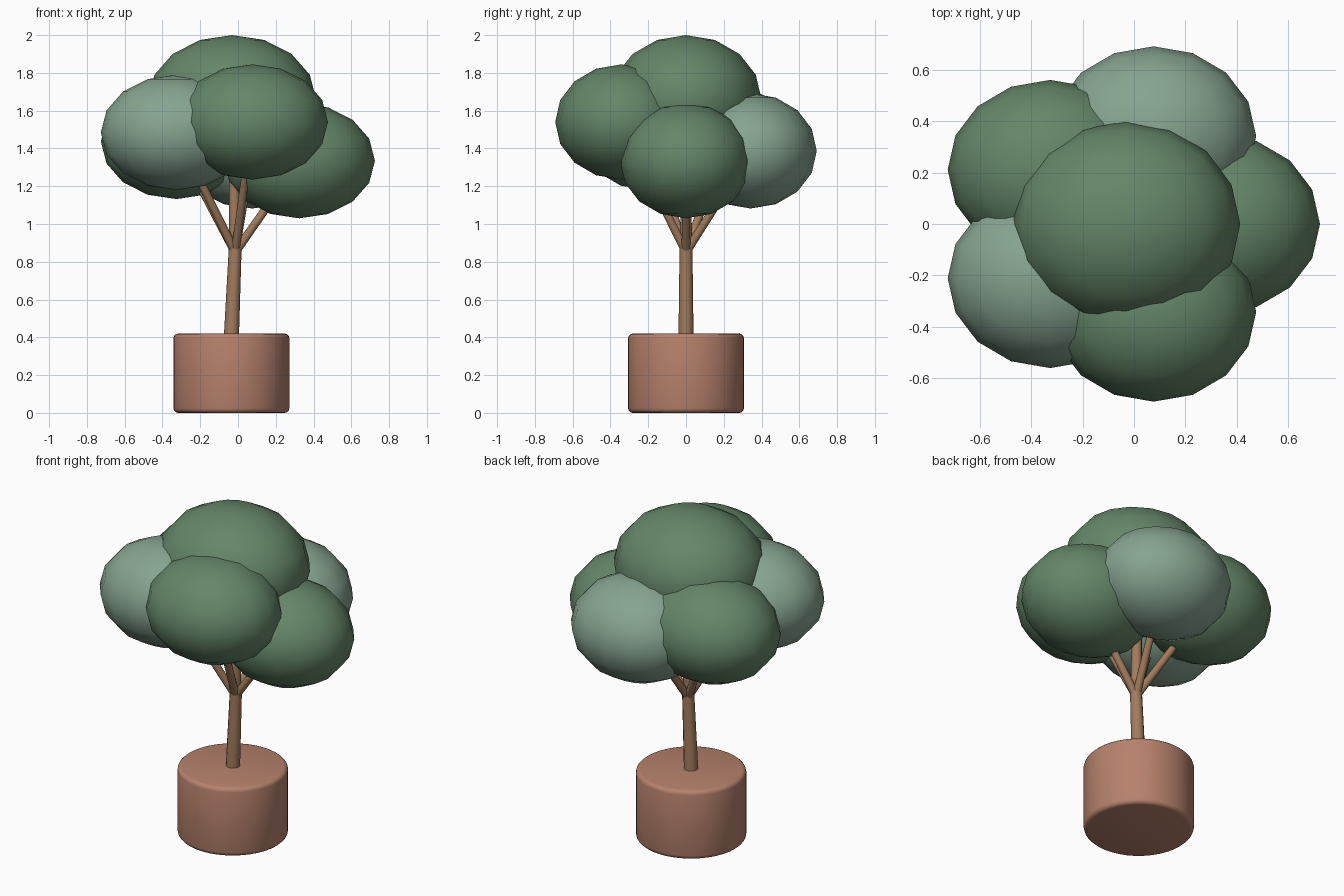
import bpy
import math
from mathutils import Vector

if "Cube" in bpy.data.objects:
    bpy.data.objects.remove(bpy.data.objects["Cube"])

CX = -0.035  # axis of the pot and crown


def material(name, rgb):
    m = bpy.data.materials.new(name)
    m.diffuse_color = (*rgb, 1)
    m.use_nodes = True
    m.node_tree.nodes["Principled BSDF"].inputs["Base Color"].default_value = m.diffuse_color
    return m


CLAY = material("clay", (0.47, 0.22, 0.15))
BARK = material("bark", (0.36, 0.20, 0.11))
LEAF = material("leaf_green", (0.13, 0.24, 0.14))
PALE = material("leaf_pale", (0.24, 0.37, 0.28))


def finish(name, mat, angle=40):
    ob = bpy.context.object
    ob.name = name
    ob.data.materials.append(mat)
    bpy.ops.object.shade_smooth_by_angle(angle=math.radians(angle))
    return ob


def limb(name, a, b, r1, r2):
    a, b = Vector(a), Vector(b)
    d = b - a
    bpy.ops.mesh.primitive_cone_add(vertices=12, radius1=r1, radius2=r2, depth=d.length,
                                    location=(a + b) / 2,
                                    rotation=d.to_track_quat('Z', 'Y').to_euler())
    return finish(name, BARK)


def blob(name, centre, size, mat):
    bpy.ops.mesh.primitive_uv_sphere_add(segments=16, ring_count=8, radius=1, location=centre)
    bpy.context.object.scale = size
    bpy.ops.object.transform_apply(location=False, rotation=False, scale=True)
    return finish(name, mat, 60)


# Pot: solid drum with rounded rims
bpy.ops.mesh.primitive_cylinder_add(vertices=40, radius=0.307, depth=0.42, location=(CX, 0, 0.21))
pot = bpy.context.object
bev = pot.modifiers.new("rim", 'BEVEL')
bev.width = 0.025
bev.segments = 3
bev.limit_method = 'ANGLE'
bpy.ops.object.modifier_apply(modifier="rim")
finish("pot", CLAY)

# Trunk and its continuation into the top of the crown
fork = Vector((-0.015, 0, 0.85))
limb("trunk", (CX, 0, 0.40), fork + Vector((0, 0, 0.02)), 0.04, 0.034)
limb("centre_branch", fork, (CX + 0.01, 0, 1.55), 0.032, 0.025)

# Crown: one top mass and a ring of five, each held by a branch
blob("crown_top", (-0.031, 0, 1.66), (0.445, 0.40, 0.34), LEAF)
ring = [(1.335, LEAF), (1.387, PALE), (1.437, LEAF), (1.485, PALE), (1.54, LEAF)]
for i, (z, mat) in enumerate(ring):
    a = math.radians(72 * i)
    c = Vector((CX + 0.36 * math.cos(a), 0.36 * math.sin(a), z))
    blob(f"crown_side_{i + 1}", c, (0.40, 0.35, 0.305), mat)
    limb(f"branch_{i + 1}", fork, fork.lerp(c, 0.9), 0.023, 0.02)
